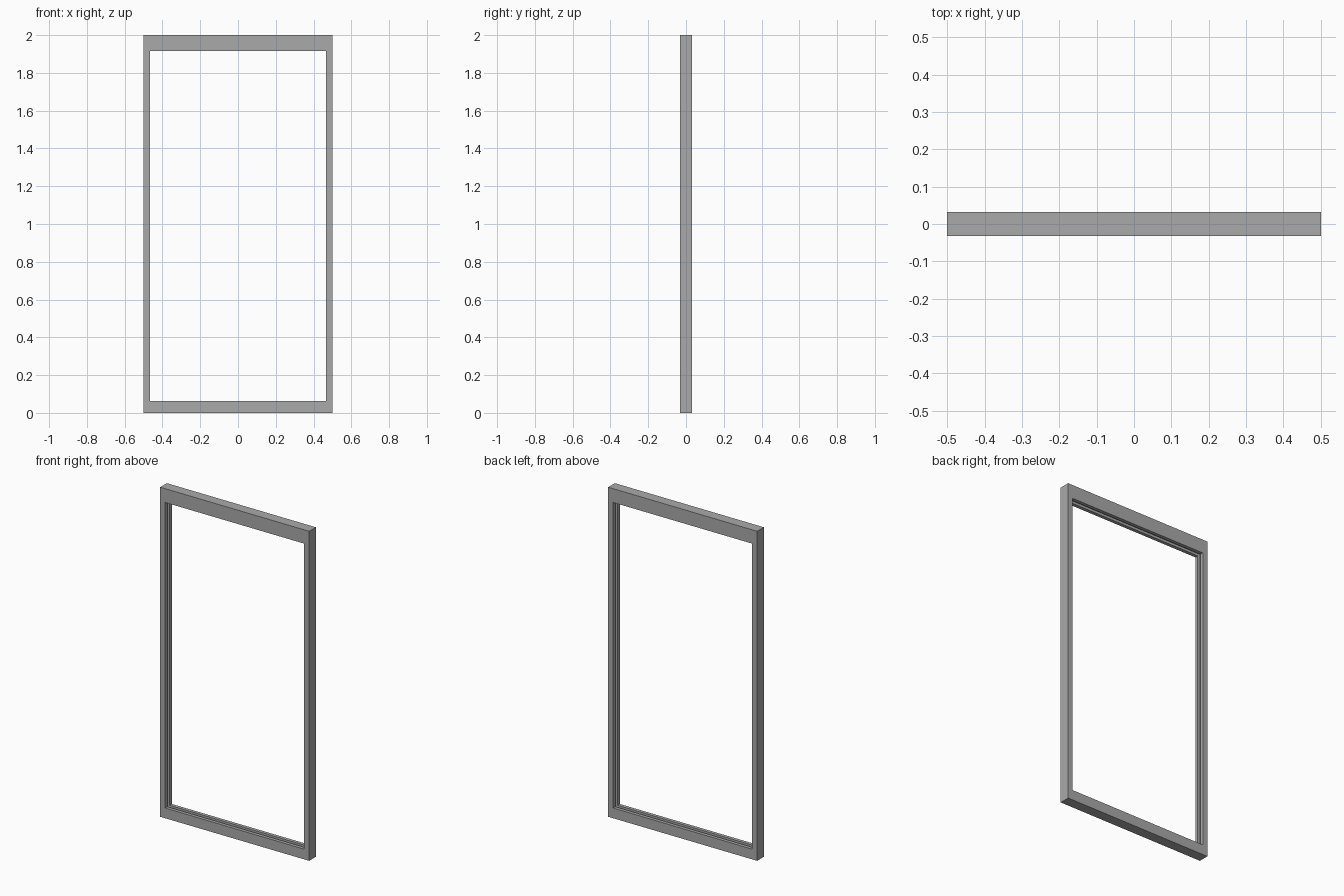
import bpy
import bmesh

cube = bpy.data.objects.get("Cube")
if cube:
    bpy.data.objects.remove(cube, do_unlink=True)

# Overall sizes
HALF_W, HEIGHT, HALF_D = 0.5, 2.0, 0.032
OPEN_X, OPEN_BOTTOM, OPEN_TOP = 0.467, 0.062, 1.916
GROOVE_HALF, GROOVE_DEPTH = 0.011, 0.015

grey = bpy.data.materials.new("frame grey")
grey.use_nodes = True
colour = (0.4, 0.4, 0.4, 1)
grey.diffuse_color = colour
grey.node_tree.nodes["Principled BSDF"].inputs["Base Color"].default_value = colour


def rectangle(bm, x, bottom, top, y):
    """One rectangular ring of vertices in the plane at depth y."""
    corners = [(-x, bottom), (x, bottom), (x, top), (-x, top)]
    return [bm.verts.new((cx, y, cz)) for cx, cz in corners]


def opening(bm, y, depth=0):
    """Ring around the opening, sunk into the frame by depth."""
    return rectangle(bm, OPEN_X + depth, OPEN_BOTTOM - depth, OPEN_TOP + depth, y)


# Frame section swept round the rectangle, with a glazing groove inside
bm = bmesh.new()
rings = [
    rectangle(bm, HALF_W, 0, HEIGHT, HALF_D),
    rectangle(bm, HALF_W, 0, HEIGHT, -HALF_D),
    opening(bm, -HALF_D),
    opening(bm, -GROOVE_HALF),
    opening(bm, -GROOVE_HALF, GROOVE_DEPTH),
    opening(bm, GROOVE_HALF, GROOVE_DEPTH),
    opening(bm, GROOVE_HALF),
    opening(bm, HALF_D),
]
for i, ring in enumerate(rings):
    following = rings[(i + 1) % len(rings)]
    for k in range(4):
        n = (k + 1) % 4
        bm.faces.new((ring[k], ring[n], following[n], following[k]))
bmesh.ops.recalc_face_normals(bm, faces=bm.faces)

mesh = bpy.data.meshes.new("window_frame")
bm.to_mesh(mesh)
bm.free()
mesh.materials.append(grey)
frame = bpy.data.objects.new("window_frame", mesh)
bpy.context.collection.objects.link(frame)
